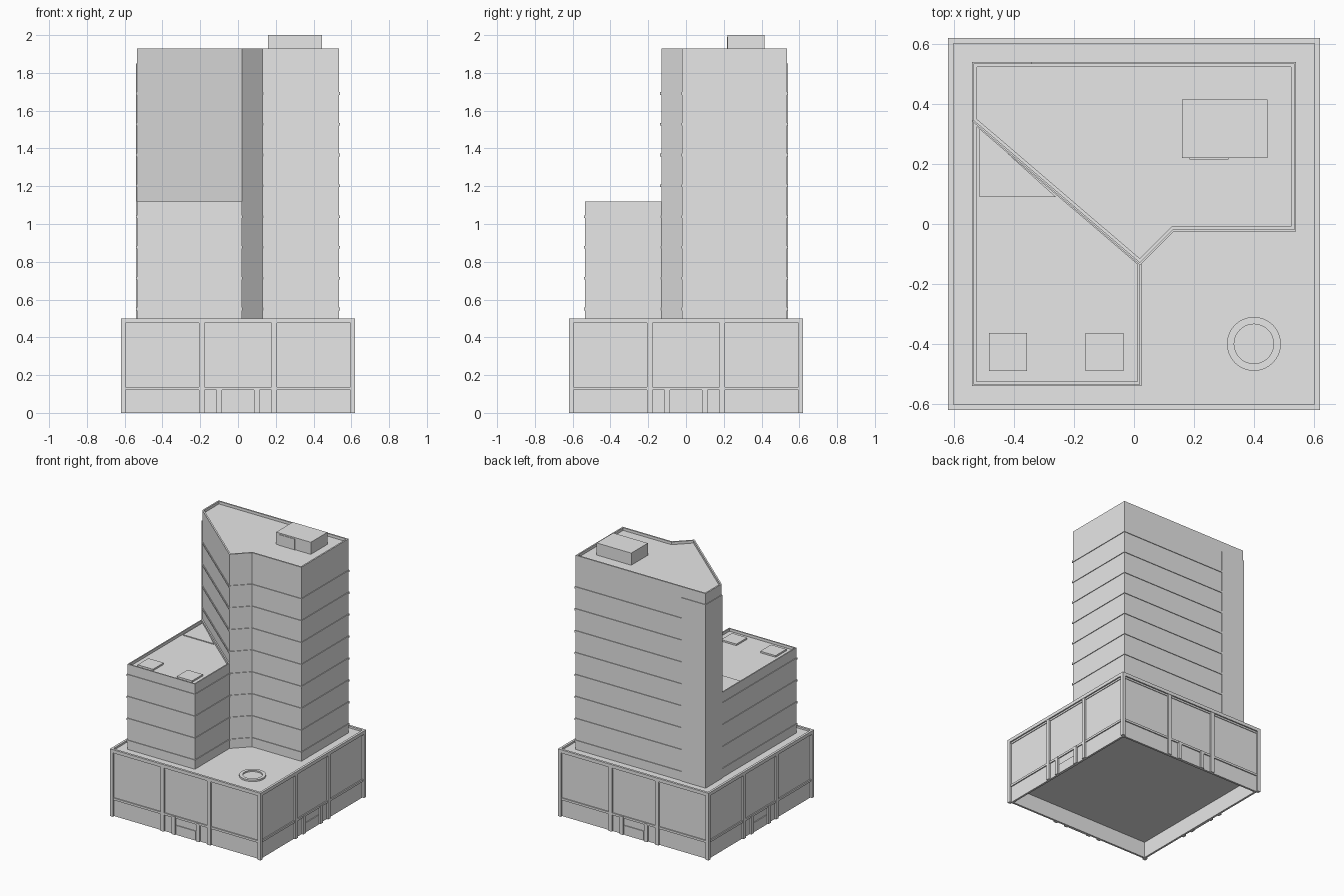
import bpy, bmesh, math
from mathutils import Vector, Matrix

if "Cube" in bpy.data.objects:
    bpy.data.objects.remove(bpy.data.objects["Cube"], do_unlink=True)

concrete = bpy.data.materials.new("pale_grey_concrete")
concrete.use_nodes = True
GREY = (0.8, 0.8, 0.8, 1)
concrete.diffuse_color = GREY
concrete.node_tree.nodes["Principled BSDF"].inputs["Base Color"].default_value = GREY


def recess(bm, face, rim, depth):
    """Sink a cap straight down behind a rim."""
    step = face.normal * -depth
    bmesh.ops.inset_region(bm, faces=[face], thickness=rim, use_even_offset=True)
    inner = bmesh.ops.extrude_discrete_faces(bm, faces=[face])["faces"][0]
    bmesh.ops.translate(bm, verts=inner.verts[:], vec=step)


def prism(name, points, z0, z1, rim=0, top=0, bottom=0):
    """Upright prism on a counter-clockwise outline, with optional sunk caps."""
    bm = bmesh.new()
    low = [bm.verts.new((x, y, z0)) for x, y in points]
    high = [bm.verts.new((x, y, z1)) for x, y in points]
    n = len(points)
    base = bm.faces.new(low[::-1])
    roof = bm.faces.new(high)
    for i in range(n):
        j = (i + 1) % n
        bm.faces.new((low[i], low[j], high[j], high[i]))
    bm.normal_update()
    if top:
        recess(bm, roof, rim, top)
    if bottom:
        recess(bm, base, rim, bottom)
    mesh = bpy.data.meshes.new(name)
    bm.to_mesh(mesh)
    bm.free()
    mesh.materials.append(concrete)
    obj = bpy.data.objects.new(name, mesh)
    bpy.context.scene.collection.objects.link(obj)
    return obj


def rect(x0, x1, y0, y1):
    return [(x0, y0), (x1, y0), (x1, y1), (x0, y1)]


def square(r):
    return rect(-r, r, -r, r)


def grow(points, d):
    """Mitred outward offset of an outline."""
    result = []
    for i, p in enumerate(points):
        a, b, c = Vector(points[i - 1]), Vector(p), Vector(points[(i + 1) % len(points)])
        e, f = (b - a).normalized(), (c - b).normalized()
        m, n = Vector((e.y, -e.x)), Vector((f.y, -f.x))
        result.append(tuple(b + (m + n) * d / (1 + m.dot(n))))
    return result


# Podium: hollow underneath, with cornice and sunk roof
WALL, OUT = 0.605, 0.62
prism("podium", square(WALL), 0, 0.476, rim=0.015, bottom=0.12)
prism("podium_cornice", square(OUT), 0.475, 0.5, rim=0.017, top=0.014)
for sx in (-1, 1):
    for sy in (-1, 1):
        corner = [(sx * 0.608 + x, sy * 0.608 + y) for x, y in square(0.012)]
        prism("corner_pillar", corner, 0, 0.476)

# Trim repeated on all four podium sides: name, centre, half width, bottom, top, front
trim = [("door", 0, 0.08, 0, 0.07, 0.611),
        ("ledge", 0, 0.6, 0.122, 0.138, 0.613),
        ("top_rail", 0, 0.6, 0.462, 0.476, 0.61)]
for s in (-1, 1):
    trim += [("pillar", s * 0.192, 0.014, 0, 0.476, 0.618),
             ("door_pillar", s * 0.1, 0.014, 0, 0.135, 0.618)]
for turn, side in enumerate(("front", "left", "back", "right")):
    rotation = Matrix.Rotation(turn * math.pi / 2, 4, "Z")
    for part, x, w, z0, z1, front in trim:
        obj = prism(side + "_" + part, rect(x - w, x + w, -front, -0.598), z0, z1)
        obj.data.transform(rotation)

# Tall wing and low wing, split by a diagonal wall
E = 0.535
notch = [(0.02, -0.13), (0.13, -0.02), (E, -0.02), (E, E), (-E, E)]
tall = notch + [(-E, 0.345)]
low = [(-E, 0.345), (-E, -E), (0.02, -E), (0.02, -0.13)]
whole = notch + [(-E, -E), (0.02, -E)]
prism("tall_wing", tall, 0.48, 1.93, rim=0.011, top=0.02)
prism("low_wing", low, 0.48, 1.12, rim=0.009, top=0.02)

# Storey ledges
for k in range(8):
    z = 0.55 + 0.163 * k
    outline = whole if z < 1.1 else tall
    prism("storey_ledge", grow(outline, 0.005), z - 0.007, z + 0.007)

# Service core on the back corner
prism("service_core", rect(-0.54, -0.34, 0.345, 0.54), 0.48, 1.85)

# Roof house with its door panel
prism("roof_house", rect(0.16, 0.445, 0.22, 0.415), 1.9, 2.0)
prism("roof_house_door", rect(0.185, 0.315, 0.216, 0.221), 1.91, 1.99)

# Low roof hatches and triangular deck
for x in (-0.42, -0.098):
    prism("roof_hatch", rect(x - 0.063, x + 0.063, -0.49, -0.363), 1.09, 1.112)
prism("roof_deck", [(-0.515, 0.09), (-0.26, 0.09), (-0.515, 0.32)], 1.09, 1.106)

# Round basin on the terrace
circle = [(0.4 + 0.09 * math.cos(a * math.tau / 32), -0.4 + 0.09 * math.sin(a * math.tau / 32))
          for a in range(32)]
prism("terrace_basin", circle, 0.48, 0.498, rim=0.024, top=0.01)
